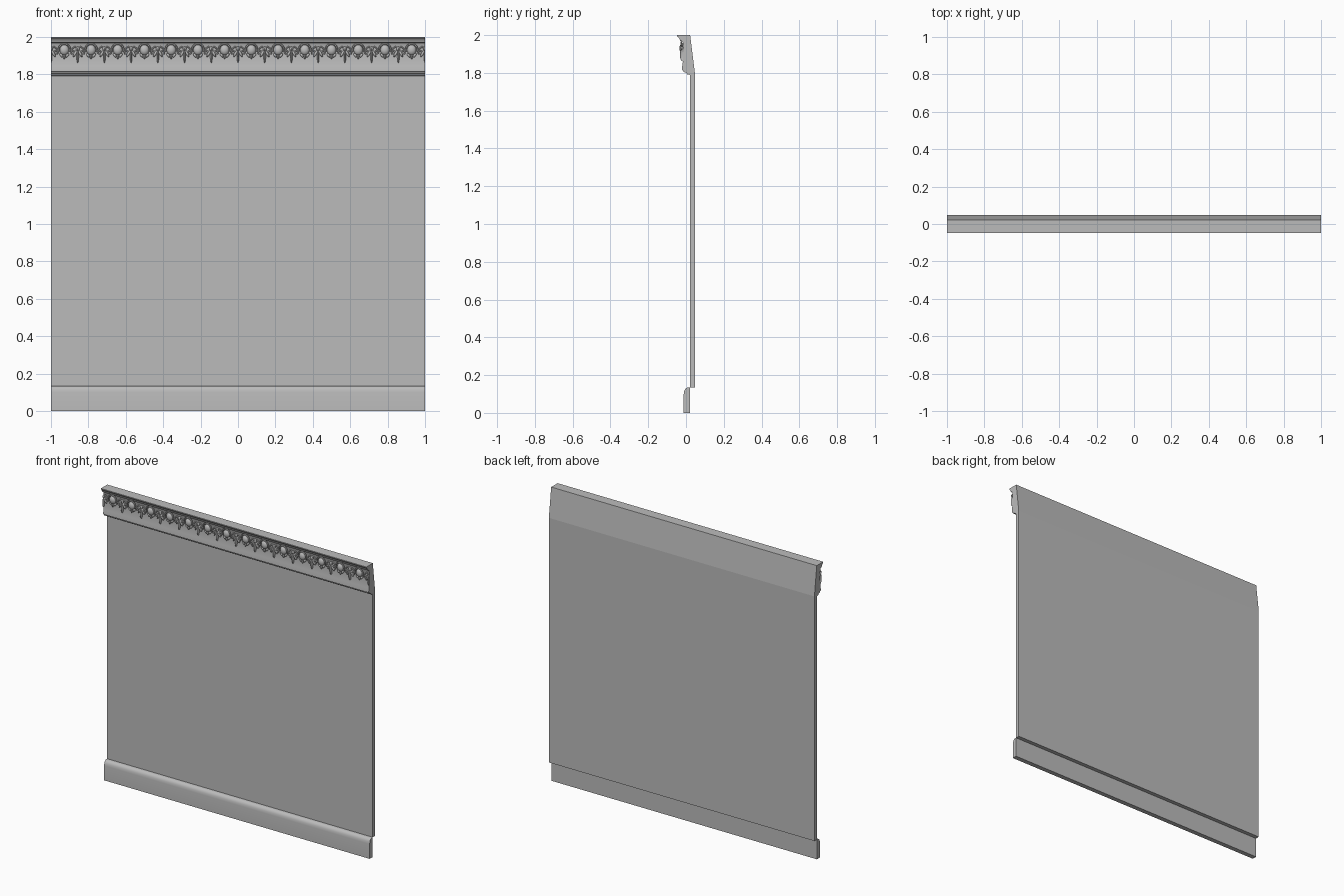
import bpy
import bmesh
from math import sin, cos, pi, radians
from mathutils import Matrix, Vector

cube = bpy.data.objects.get("Cube")
if cube:
    bpy.data.objects.remove(cube, do_unlink=True)

plaster = bpy.data.materials.new("grey plaster")
plaster.use_nodes = True
GREY = (0.5, 0.5, 0.5, 1)
plaster.diffuse_color = GREY
plaster.node_tree.nodes["Principled BSDF"].inputs["Base Color"].default_value = GREY


def finish(name, bm, angle):
    bmesh.ops.recalc_face_normals(bm, faces=bm.faces)
    mesh = bpy.data.meshes.new(name)
    bm.to_mesh(mesh)
    bm.free()
    mesh.materials.append(plaster)
    obj = bpy.data.objects.new(name, mesh)
    bpy.context.collection.objects.link(obj)
    bpy.ops.object.select_all(action="DESELECT")
    obj.select_set(True)
    bpy.context.view_layer.objects.active = obj
    bpy.ops.object.shade_smooth_by_angle(angle=radians(angle))
    return obj


def moulding(name, profile, angle=35):
    """Run a (y, z) profile along the full width."""
    bm = bmesh.new()
    face = bm.faces.new([bm.verts.new((-1, y, z)) for y, z in profile])
    ext = bmesh.ops.extrude_face_region(bm, geom=[face])
    moved = [v for v in ext["geom"] if isinstance(v, bmesh.types.BMVert)]
    bmesh.ops.translate(bm, verts=moved, vec=(2, 0, 0))
    return finish(name, bm, angle)


def blob(bm, x, y, z, size, tilt=0):
    """Flattened ellipsoid, tilted in the plane of the wall."""
    m = (Matrix.Translation((x, y, z)) @ Matrix.Rotation(tilt, 4, "Y")
         @ Matrix.Diagonal((*size, 1)))
    bmesh.ops.create_uvsphere(bm, u_segments=14, v_segments=9, radius=1, matrix=m)


def strand(bm, path, y, radius, taper=0.0):
    """Round tube following (x, z) points on the wall."""
    pts = [Vector((x, y, z)) for x, z in path]
    rings = []
    for i, p in enumerate(pts):
        along = (pts[min(i + 1, len(pts) - 1)] - pts[max(i - 1, 0)]).normalized()
        side = along.cross(Vector((0, 1, 0)))
        r = radius * (1 - taper * i / (len(pts) - 1))
        rings.append([bm.verts.new(p + r * (cos(a) * side + sin(a) * Vector((0, 1, 0))))
                      for a in (k * pi / 3 for k in range(6))])
    for a, b in zip(rings, rings[1:]):
        for k in range(6):
            bm.faces.new((a[k], a[k - 1], b[k - 1], b[k]))
    bm.faces.new(rings[0])
    bm.faces.new(rings[-1])


# Wall slab with its top leaning forward
moulding("wall_panel", [(0.02, 0.135), (0.047, 0.135), (0.047, 1.8),
                        (0.022, 2), (0.02, 2)], 5)

# Skirting with a rounded upper lip
moulding("baseboard", [(0.02, 0), (-0.012, 0), (-0.012, 0.1), (-0.01, 0.115),
                       (-0.005, 0.126), (0.002, 0.132), (0.01, 0.135), (0.02, 0.135)])

# Cornice: crown, hollow frieze and stepped lower lip
moulding("cornice", [(0.021, 2), (-0.047, 2), (-0.047, 1.994), (-0.04, 1.988),
                     (-0.034, 1.978), (-0.031, 1.97), (-0.022, 1.969), (-0.017, 1.96),
                     (-0.014, 1.93), (-0.015, 1.88), (-0.018, 1.845), (-0.022, 1.825),
                     (-0.022, 1.815), (-0.014, 1.813), (-0.012, 1.804),
                     (0.002, 1.802), (0.005, 1.793), (0.02, 1.79)])

# One repeat of the frieze ornament: egg, hood, scrolls and half pendants
COUNT = 14
PITCH = 2 / COUNT
HALF = PITCH / 2
bm = bmesh.new()
blob(bm, 0, -0.017, 1.93, (0.025, 0.018, 0.028))
arch = [pi * (1.12 - 1.24 * i / 14) for i in range(15)]
strand(bm, [(0.031 * cos(a), 1.932 + 0.031 * sin(a)) for a in arch], -0.026, 0.005)
blob(bm, 0, -0.018, 1.895, (0.006, 0.010, 0.014))

for s in (-1, 1):
    # Small leaf under the egg
    blob(bm, s * 0.016, -0.017, 1.902, (0.007, 0.010, 0.013), s * 0.6)
    # Scroll linking egg to pendant
    turns = [pi * (0.1 + 1.6 * i / 12) for i in range(13)]
    strand(bm, [(s * (0.044 + 0.011 * cos(a) * (1 - i / 30)),
                 1.915 + 0.011 * sin(a) * (1 - i / 30))
                for i, a in enumerate(turns)], -0.021, 0.005, 0.5)
    # Three-lobed pendant on the repeat boundary
    x = s * HALF
    blob(bm, x, -0.018, 1.937, (0.010, 0.012, 0.012))
    blob(bm, x, -0.018, 1.895, (0.006, 0.014, 0.034))
    for t in (-1, 1):
        blob(bm, x + t * 0.013, -0.017, 1.912, (0.007, 0.012, 0.022), -t * 0.5)
    strand(bm, [(x - s * 0.004, 1.94), (x - s * 0.015, 1.948), (x - s * 0.027, 1.94),
                (x - s * 0.036, 1.925)], -0.02, 0.004)

for s in (-1, 1):
    bmesh.ops.bisect_plane(bm, geom=bm.verts[:] + bm.edges[:] + bm.faces[:],
                           plane_co=(s * HALF, 0, 0), plane_no=(s, 0, 0),
                           clear_outer=True)
bmesh.ops.translate(bm, verts=bm.verts, vec=(HALF - 1, 0, 0))
frieze = finish("frieze_ornament", bm, 50)

# Repeat it along the wall
array = frieze.modifiers.new("repeat", "ARRAY")
array.count = COUNT
array.use_relative_offset = False
array.use_constant_offset = True
array.constant_offset_displace = (PITCH, 0, 0)
